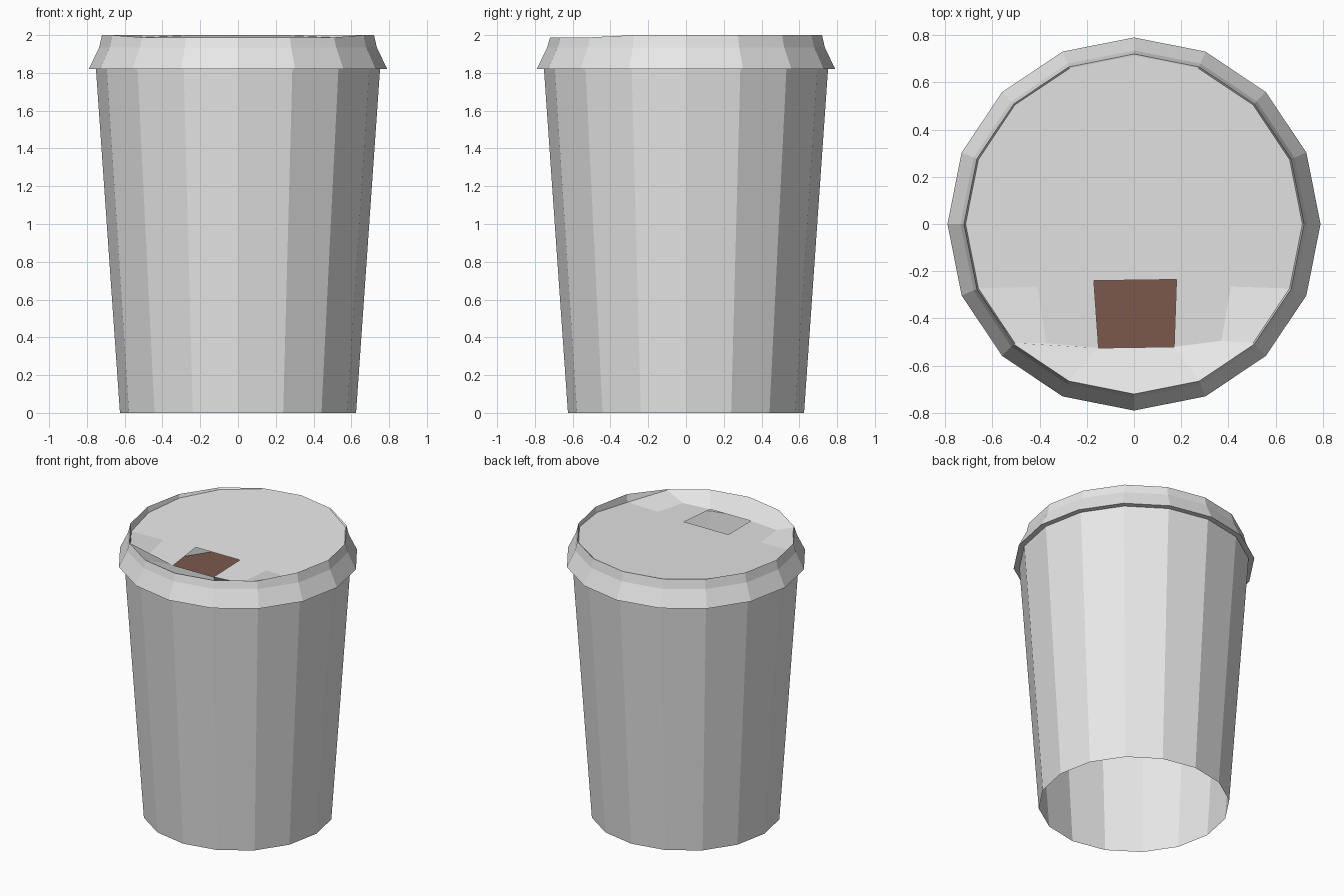
import bpy, bmesh, math

if "Cube" in bpy.data.objects:
    bpy.data.objects.remove(bpy.data.objects["Cube"])

N = 16  # sides of the cup


def material(name, rgb):
    m = bpy.data.materials.new(name)
    m.diffuse_color = (*rgb, 1)
    m.use_nodes = True
    m.node_tree.nodes["Principled BSDF"].inputs["Base Color"].default_value = m.diffuse_color
    return m


GREY = material("light_grey", (0.8, 0.8, 0.8))
BROWN = material("coffee_brown", (0.197, 0.098, 0.073))


def ring(bm, r, z):
    """One 16-sided ring; z is a number or a function of y."""
    pts = []
    for i in range(N):
        a = 2 * math.pi * i / N
        x, y = r * math.cos(a), r * math.sin(a)
        pts.append(bm.verts.new((x, y, z(y) if callable(z) else z)))
    return pts


def bridge(bm, lo, hi):
    for i in range(N):
        j = (i + 1) % N
        bm.faces.new((lo[i], lo[j], hi[j], hi[i]))


def finish(bm, name, mat):
    me = bpy.data.meshes.new(name)
    bm.to_mesh(me)
    bm.free()
    me.materials.append(mat)
    ob = bpy.data.objects.new(name, me)
    bpy.context.collection.objects.link(ob)
    return ob


# Cup wall, open at the bottom
bm = bmesh.new()
bridge(bm, ring(bm, 0.625, 0), ring(bm, 0.752, 1.82))
finish(bm, "cup", GREY)

# Coffee surface inside
bm = bmesh.new()
bm.faces.new(ring(bm, 0.73, 1.54))
finish(bm, "coffee", BROWN)


# Lid: heights of the tilted top plate and of the rim, lower at the front
def plate_z(y):
    return 2.0 - 0.057 * (0.715 - y)


def rim_z(y):
    return 2.0 if y > -0.3 else 1.988


def inner_z(y):
    return plate_z(y) if y > -0.3 else 1.985


bm = bmesh.new()
rings = [ring(bm, 0.752, 1.82), ring(bm, 0.79, 1.82), ring(bm, 0.735, 1.935),
         ring(bm, 0.72, rim_z), ring(bm, 0.713, inner_z)]
for lo, hi in zip(rings, rings[1:]):
    bridge(bm, lo, hi)


# Lid top: flat tongue with a drinking hole, surrounded by a raised lip in front
def on_plate(x, y):
    return bm.verts.new((x, y, plate_z(y)))


r = rings[-1]
al, ar = on_plate(-0.41, -0.265), on_plate(0.41, -0.265)
bl, br = on_plate(-0.37, -0.505), on_plate(0.37, -0.495)
hbl, hbr = on_plate(-0.17, -0.24), on_plate(0.18, -0.235)
hfl, hfr = on_plate(-0.15, -0.525), on_plate(0.17, -0.52)
for f in ([r[15]] + r[:10] + [al, hbl, hbr, ar],
          [al, bl, hfl, hbl],
          [hbr, hfr, br, ar],
          [r[9], r[10], bl, al],
          [r[10], r[11], hfl, bl],
          [r[11], r[12], r[13], hfr, hfl],
          [r[13], r[14], br, hfr],
          [r[14], r[15], ar, br]):
    bm.faces.new(f)
finish(bm, "lid", GREY)
